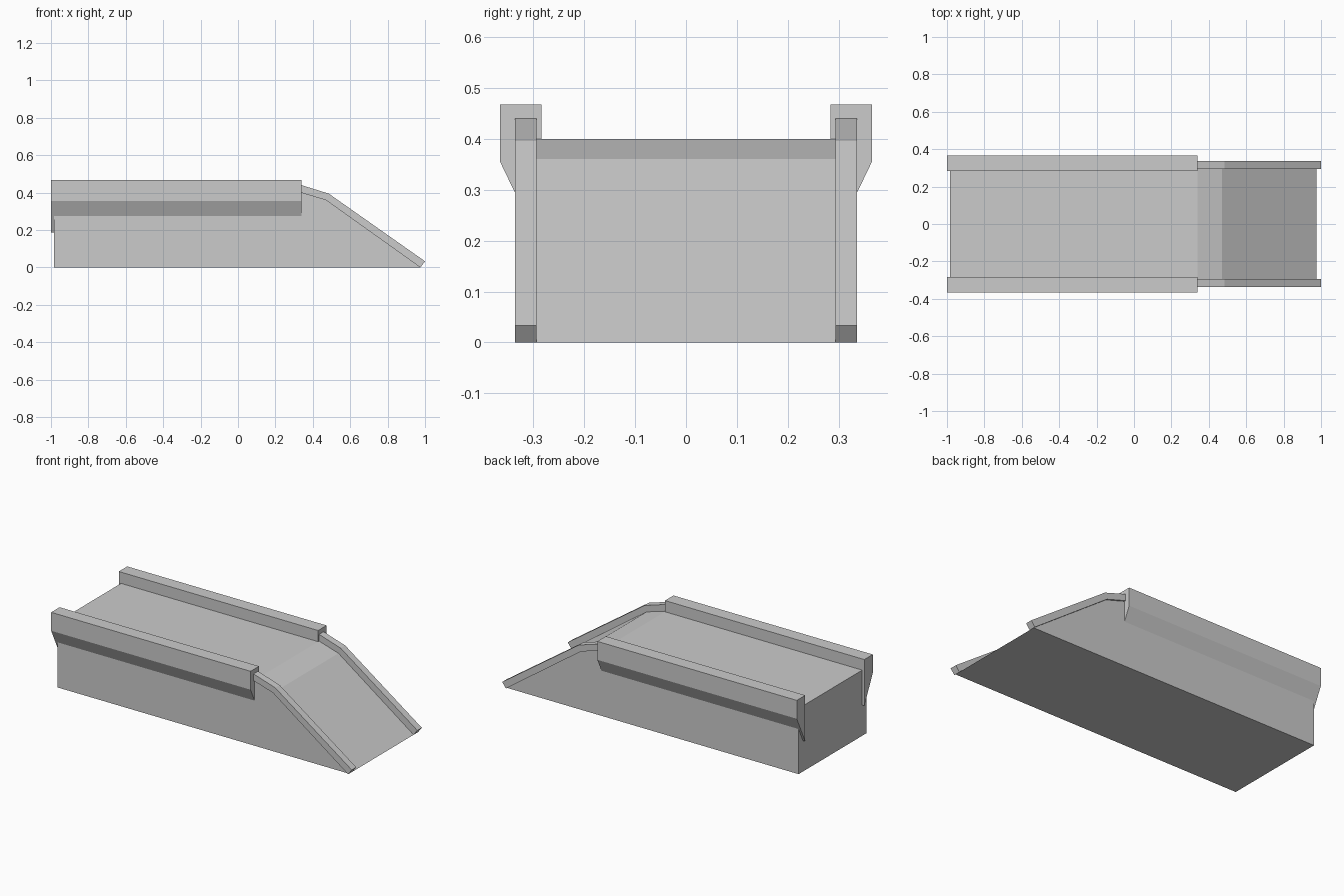
import bpy
import bmesh

cube = bpy.data.objects.get("Cube")
if cube:
    bpy.data.objects.remove(cube, do_unlink=True)

# Single plain grey
grey = bpy.data.materials.new("plain grey")
grey.use_nodes = True
colour = (0.6, 0.6, 0.6, 1)
grey.diffuse_color = colour
grey.node_tree.nodes["Principled BSDF"].inputs["Base Color"].default_value = colour


def prism(name, profile, start, end, place):
    """Extrude a closed 2D profile from start to end; place maps (a, b, depth) to x, y, z."""
    bm = bmesh.new()
    face = bm.faces.new([bm.verts.new(place(a, b, start)) for a, b in profile])
    top = bmesh.ops.extrude_face_region(bm, geom=[face])["geom"]
    for v in top:
        if isinstance(v, bmesh.types.BMVert):
            i = place(0, 0, end)
            j = place(0, 0, start)
            v.co.x += i[0] - j[0]
            v.co.y += i[1] - j[1]
    bmesh.ops.recalc_face_normals(bm, faces=bm.faces)
    mesh = bpy.data.meshes.new(name)
    bm.to_mesh(mesh)
    bm.free()
    mesh.materials.append(grey)
    obj = bpy.data.objects.new(name, mesh)
    bpy.context.collection.objects.link(obj)
    return obj


def along_y(a, b, d):
    return (a, d, b)


def along_x(a, b, d):
    return (d, a, b)


# Solid body with flat deck and two-stage ramp
slope = [(0.34, 0.399), (0.47, 0.36), (0.975, 0)]
prism("ramp_body", [(-0.985, 0), (-0.985, 0.399)] + slope, -0.326, 0.326, along_y)

# Ramp kerbs and deck parapets, one of each per side
kerb = slope + [(1.0, 0.033), (0.485, 0.395), (0.34, 0.44)]
parapet = [(0.284, 0.467), (0.365, 0.467), (0.365, 0.355), (0.284, 0.187)]
for side, s in (("left", 1), ("right", -1)):
    prism("kerb_" + side, kerb, s * 0.293, s * 0.336, along_y)
    prism("parapet_" + side, [(s * y, z) for y, z in parapet], -1.0, 0.34, along_x)
